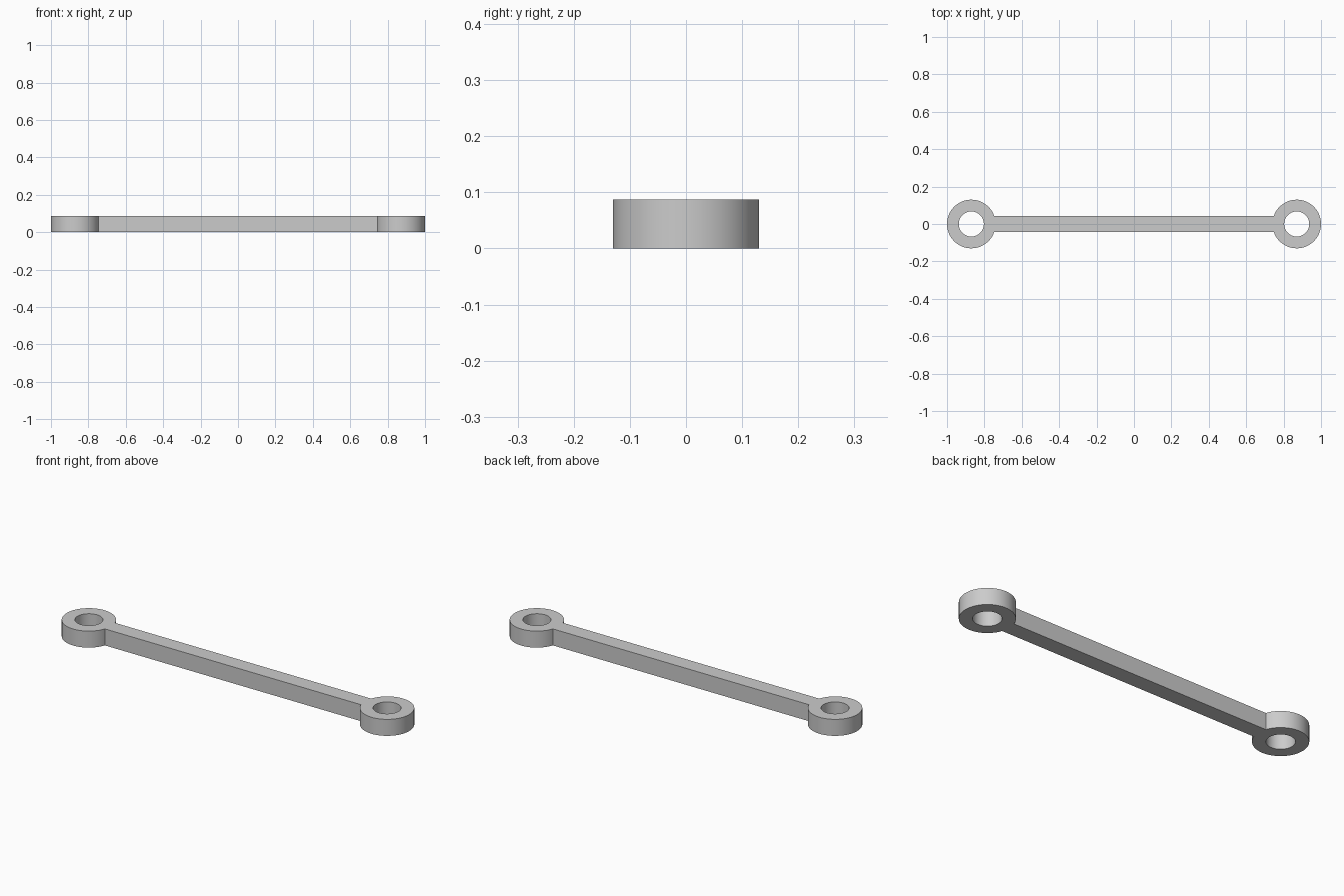
import bpy
import math

# Remove the default cube
cube = bpy.data.objects.get("Cube")
if cube:
    bpy.data.objects.remove(cube, do_unlink=True)

HEIGHT = 0.087
EYE_X = 0.87         # centre of each end ring
RING_R = 0.13
HOLE_R = 0.067
BAR_HALF = 0.042     # half the bar width
SEGMENTS = 64


def arc(cx, radius, start, end, steps):
    """Points along an arc centred on the x axis."""
    angles = [start + (end - start) * i / steps for i in range(steps + 1)]
    return [(cx + radius * math.cos(a), radius * math.sin(a)) for a in angles]


def add_loop(curve, points):
    spline = curve.splines.new('POLY')
    spline.points.add(len(points) - 1)
    for p, (x, y) in zip(spline.points, points):
        p.co = (x, y, 0, 1)
    spline.use_cyclic_u = True


# Flat profile: two rings joined by a straight bar
curve = bpy.data.curves.new("connecting_link", 'CURVE')
curve.dimensions = '2D'
curve.fill_mode = 'BOTH'
curve.extrude = HEIGHT / 2

neck = math.asin(BAR_HALF / RING_R)
right_end = arc(EYE_X, RING_R, neck - math.pi, math.pi - neck, SEGMENTS)
left_end = arc(-EYE_X, RING_R, neck, 2 * math.pi - neck, SEGMENTS)
add_loop(curve, right_end + left_end)

# Pin holes through both rings
for side in (-1, 1):
    add_loop(curve, arc(side * EYE_X, HOLE_R, 0, 2 * math.pi, SEGMENTS)[:-1])

link = bpy.data.objects.new("connecting_link", curve)
bpy.context.collection.objects.link(link)
link.location.z = HEIGHT / 2

# Turn the extruded profile into a clean solid
bpy.ops.object.select_all(action='DESELECT')
link.select_set(True)
bpy.context.view_layer.objects.active = link
bpy.ops.object.convert(target='MESH')
link = bpy.context.object
bpy.ops.object.mode_set(mode='EDIT')
bpy.ops.mesh.select_all(action='SELECT')
bpy.ops.mesh.remove_doubles(threshold=0.0001)
bpy.ops.mesh.normals_make_consistent(inside=False)
bpy.ops.object.mode_set(mode='OBJECT')
bpy.ops.object.shade_smooth_by_angle(angle=math.radians(30))

# Plain grey metal
grey = bpy.data.materials.new("light_grey")
grey.use_nodes = True
colour = (0.6, 0.6, 0.6, 1)
grey.diffuse_color = colour
grey.node_tree.nodes["Principled BSDF"].inputs["Base Color"].default_value = colour
link.data.materials.clear()
link.data.materials.append(grey)
